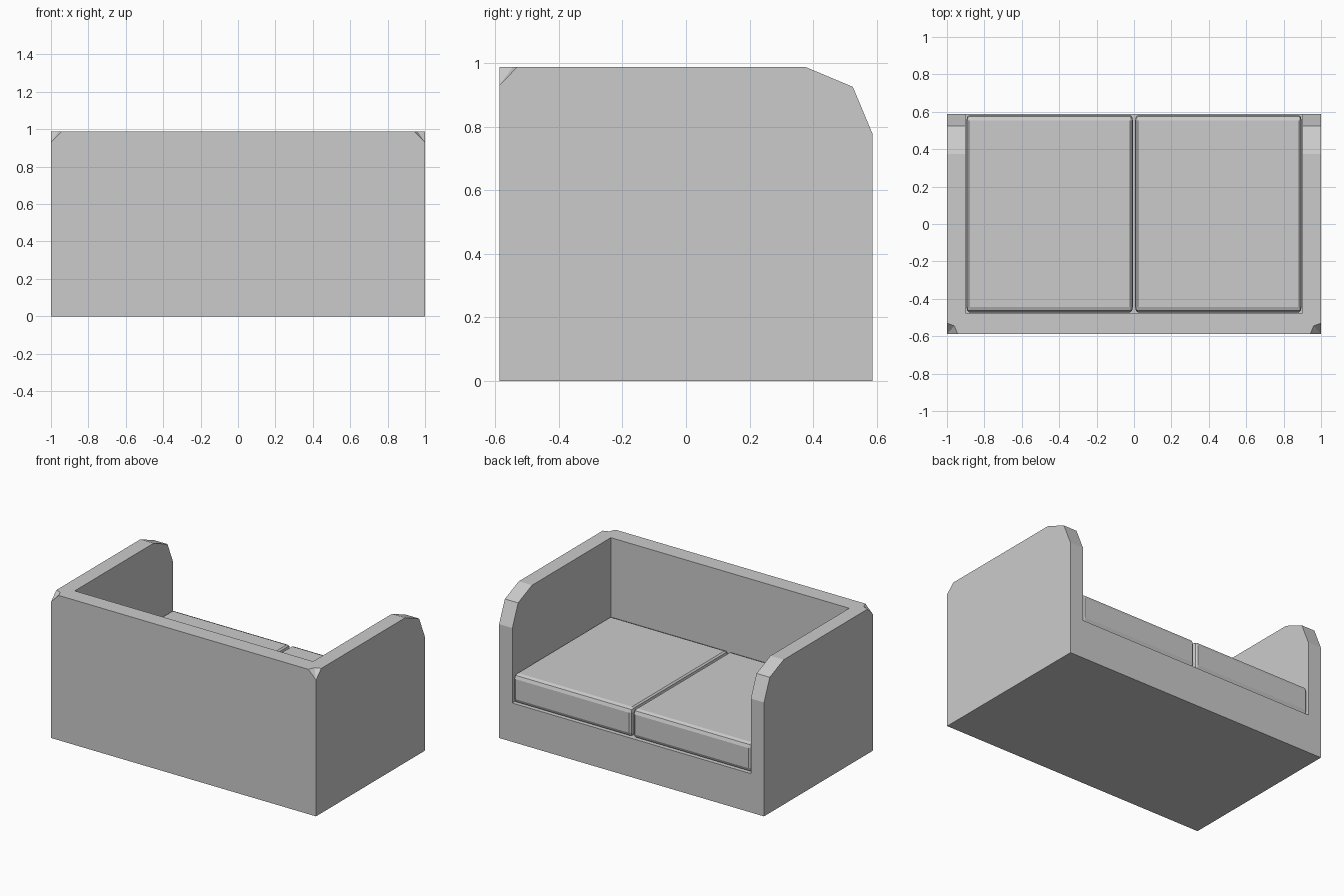
import bpy
import bmesh
from mathutils import Vector

cube = bpy.data.objects.get("Cube")
if cube:
    bpy.data.objects.remove(cube, do_unlink=True)

# Single fabric colour
fabric = bpy.data.materials.new("grey_fabric")
fabric.use_nodes = True
GREY = (0.6, 0.6, 0.6, 1)
fabric.diffuse_color = GREY
fabric.node_tree.nodes["Principled BSDF"].inputs["Base Color"].default_value = GREY

HALF_Y, HEIGHT = 0.587, 0.988
INNER_X, INNER_Y, SEAT_Z = 0.9, -0.475, 0.265


def make_object(name, bm):
    bmesh.ops.recalc_face_normals(bm, faces=bm.faces[:])
    mesh = bpy.data.meshes.new(name)
    bm.to_mesh(mesh)
    bm.free()
    mesh.materials.append(fabric)
    obj = bpy.data.objects.new(name, mesh)
    bpy.context.collection.objects.link(obj)
    return obj


def hull(name, points):
    bm = bmesh.new()
    for p in points:
        bm.verts.new(p)
    bmesh.ops.convex_hull(bm, input=bm.verts[:])
    return make_object(name, bm)


def box_points(low, high):
    return [(x, y, z) for x in (low[0], high[0])
            for y in (low[1], high[1]) for z in (low[2], high[2])]


def cut(target, cutter):
    cutter.hide_render = True
    mod = target.modifiers.new("cut", 'BOOLEAN')
    mod.operation = 'DIFFERENCE'
    mod.solver = 'EXACT'
    mod.object = cutter
    bpy.context.view_layer.objects.active = target
    bpy.ops.object.modifier_apply(modifier=mod.name)
    bpy.data.objects.remove(cutter, do_unlink=True)


# Frame: arm profile extruded across the full width
profile = [(-HALF_Y, 0), (HALF_Y, 0), (HALF_Y, 0.777),
           (0.525, 0.925), (0.375, HEIGHT), (-HALF_Y, HEIGHT)]
frame = hull("sofa_frame", [(x, y, z) for x in (-1, 1) for y, z in profile])

# Seat well between the arms
cut(frame, hull("seat_well_cutter", box_points(
    (-INNER_X, INNER_Y, SEAT_Z), (INNER_X, 1, 1.5))))

# Clipped top corners of the backrest
for side in (1, -1):
    apex = Vector((side, -HALF_Y, 0.93))
    rim = [Vector((side, -0.53, HEIGHT)),
           Vector((side * 0.96, -0.545, HEIGHT)),
           Vector((side * 0.943, -HALF_Y, HEIGHT))]
    points = [apex] + [apex + (p - apex) * 1.5 for p in rim]
    points.append(Vector((side * 1.1, -0.69, 1.05)))
    cut(frame, hull("corner_cutter", points))

# Seat cushions: bevelled boxes, bevel narrower across the width
for name, side in (("left_cushion", 1), ("right_cushion", -1)):
    x0, x1 = sorted((side * 0.006, side * 0.896))
    bm = bmesh.new()
    bmesh.ops.create_cube(bm, size=1)
    size = Vector((2 * (x1 - x0), 1.055, 0.197))
    bmesh.ops.scale(bm, vec=size, verts=bm.verts[:])
    bmesh.ops.bevel(bm, geom=bm.edges[:], offset=0.03, segments=2,
                    profile=0.5, affect='EDGES')
    bmesh.ops.scale(bm, vec=(0.5, 1, 1), verts=bm.verts[:])
    bmesh.ops.translate(bm, vec=((x0 + x1) / 2, 0.055, SEAT_Z + 0.0985),
                        verts=bm.verts[:])
    make_object(name, bm)
